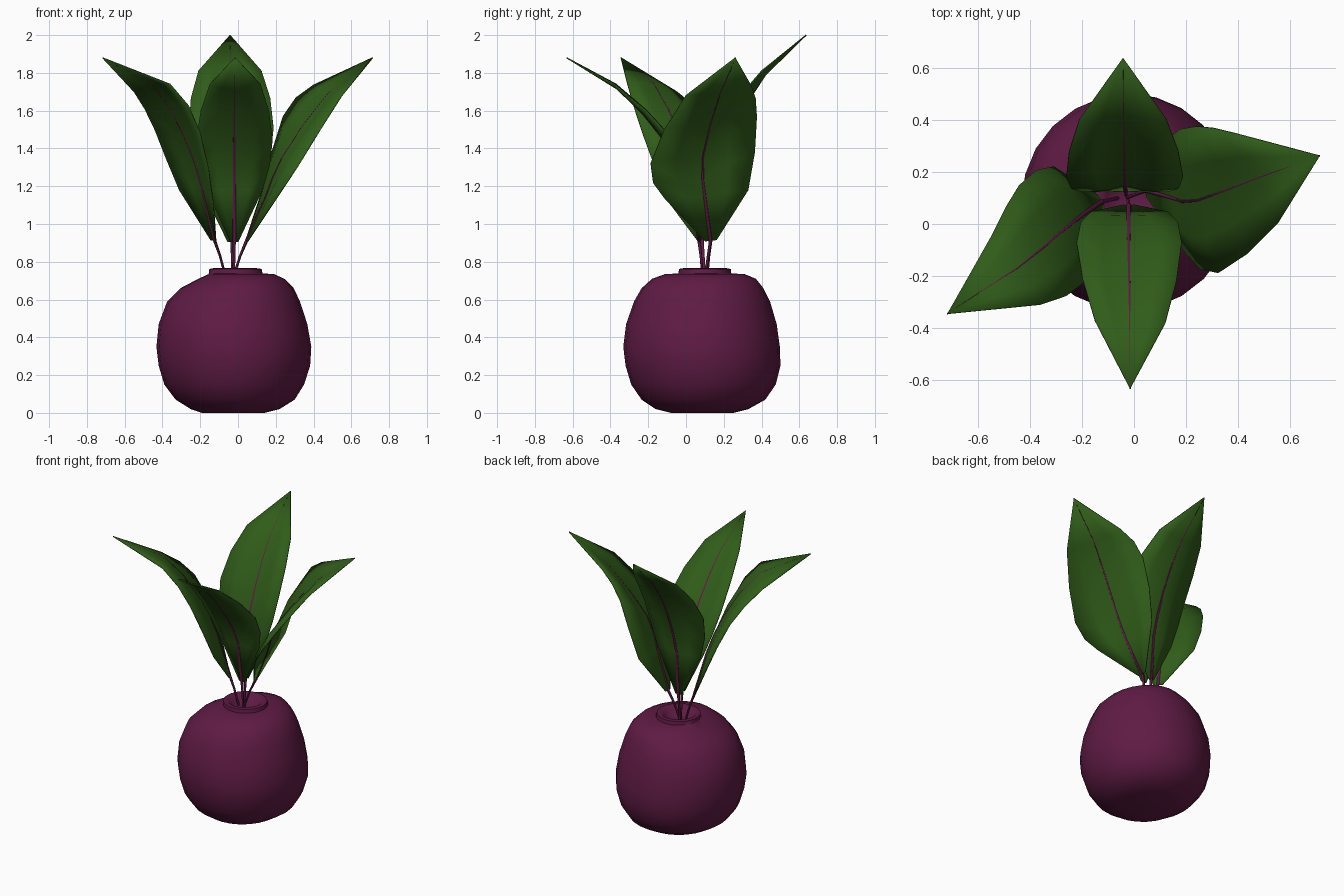
import bpy, bmesh, math
from mathutils import Vector

if "Cube" in bpy.data.objects:
    bpy.data.objects.remove(bpy.data.objects["Cube"])


def material(name, rgb):
    m = bpy.data.materials.new(name)
    m.diffuse_color = (*rgb, 1)
    m.use_nodes = True
    m.node_tree.nodes["Principled BSDF"].inputs["Base Color"].default_value = m.diffuse_color
    return m


PURPLE = material("beet_purple", (0.115, 0.011, 0.058))
GREEN = material("leaf_green", (0.03, 0.108, 0.01))


def finish(name, bm, mat, angle=60):
    bmesh.ops.recalc_face_normals(bm, faces=bm.faces)
    me = bpy.data.meshes.new(name)
    bm.to_mesh(me)
    bm.free()
    ob = bpy.data.objects.new(name, me)
    bpy.context.collection.objects.link(ob)
    me.materials.append(mat)
    bpy.ops.object.select_all(action='DESELECT')
    ob.select_set(True)
    bpy.context.view_layer.objects.active = ob
    bpy.ops.object.shade_smooth_by_angle(angle=math.radians(angle))
    return ob


def skin(bm, rings, closed):
    for a, b in zip(rings, rings[1:]):
        n = len(a)
        for i in range(n if closed else n - 1):
            j = (i + 1) % n
            bm.faces.new((a[i], a[j], b[j], b[i]))


# Root: oval rings given as z, x min, x max, y min, y max, ending in the crater
root_rings = [
    (0.005, -0.19, 0.14, -0.08, 0.25),
    (0.02, -0.25, 0.22, -0.16, 0.33),
    (0.07, -0.33, 0.30, -0.235, 0.42),
    (0.15, -0.39, 0.35, -0.29, 0.475),
    (0.25, -0.42, 0.382, -0.32, 0.50),
    (0.35, -0.432, 0.388, -0.332, 0.497),
    (0.47, -0.42, 0.367, -0.317, 0.48),
    (0.59, -0.375, 0.328, -0.275, 0.445),
    (0.66, -0.305, 0.295, -0.235, 0.41),
    (0.71, -0.21, 0.245, -0.18, 0.37),
    (0.735, -0.155, 0.19, -0.11, 0.31),
    (0.738, -0.155, 0.13, -0.04, 0.24),
    (0.762, -0.152, 0.125, -0.037, 0.237),
    (0.766, -0.13, 0.10, -0.015, 0.215),
    (0.745, -0.105, 0.075, 0.01, 0.19),
    (0.715, -0.07, 0.04, 0.045, 0.155),
]
bm = bmesh.new()
SEG = 24
rings = []
for z, x0, x1, y0, y1 in root_rings:
    ring = []
    for i in range(SEG):
        t = math.tau * i / SEG
        ring.append(bm.verts.new(((x0 + x1) / 2 + (x1 - x0) / 2 * math.cos(t),
                                  (y0 + y1) / 2 + (y1 - y0) / 2 * math.sin(t), z)))
    rings.append(ring)
skin(bm, rings, True)
bm.faces.new(rings[0])
bm.faces.new(rings[-1])
root = finish("root", bm, PURPLE)
for v in root.data.vertices:
    if v.co.z < 0.006:
        v.co.z = 0


def refine(pts):
    """Add rounded midpoints between the inner points of a line."""
    out = [pts[0], pts[1]]
    for i in range(1, len(pts) - 2):
        a, b, c, d = pts[i - 1:i + 3]
        out += [(b + c) * 0.5625 - (a + d) * 0.0625, c]
    return out + [pts[-1]]


def tube(name, pts, radii, sides=6):
    bm = bmesh.new()
    rings = []
    for i, p in enumerate(pts):
        d = (pts[min(i + 1, len(pts) - 1)] - pts[max(i - 1, 0)]).normalized()
        u = d.cross(Vector((0.3, 0.9, 0.1))).normalized()
        w = d.cross(u)
        rings.append([bm.verts.new(p + radii[i] * (u * math.cos(math.tau * k / sides)
                      + w * math.sin(math.tau * k / sides))) for k in range(sides)])
    skin(bm, rings, True)
    bm.faces.new(rings[0])
    bm.faces.new(rings[-1])
    finish(name, bm, PURPLE)


# Blade with a creased midrib, plus rib and stem
def leaf(name, foot, base, tip, mid, left, right):
    foot, base, tip = Vector(foot), Vector(base), Vector(tip)
    mid, left, right = ([Vector(p) for p in line] for line in (mid, left, right))
    lines = []
    for edge in (left, mid, right):
        start = base + (edge[0] - mid[0]) * 0.14
        lines.append(refine([start] + edge + [tip]))
    bm = bmesh.new()
    rows = []
    for l, m, r in list(zip(*lines))[:-1]:
        up = (r - l).cross(tip - base).normalized()
        bulge = up * (r - l).length * 0.025
        row = [l, (l + m) / 2 + bulge, m, (m + r) / 2 + bulge, r]
        rows.append([bm.verts.new(p) for p in row])
    skin(bm, rows, False)
    end = bm.verts.new(tip)
    for a, b in zip(rows[-1], rows[-1][1:]):
        bm.faces.new((a, b, end))
    ob = finish(name + "_blade", bm, GREEN)
    s = ob.modifiers.new("thickness", 'SOLIDIFY')
    s.thickness = 0.006
    s.offset = 0
    rib = lines[1]
    n = len(rib) - 1
    tube(name + "_rib", rib, [0.010 - 0.007 * i / n for i in range(n + 1)])
    bend = foot.lerp(base, 0.55) + Vector((0, 0, 0.015))
    tube(name + "_stem", [foot, bend, base], [0.007, 0.007, 0.009])


leaf("front_leaf", (-0.022, 0.09, 0.70), (-0.02, 0.07, 0.905), (-0.015, -0.632, 1.88),
     [(-0.02, 0.03, 1.18), (-0.02, -0.12, 1.45), (-0.017, -0.355, 1.71)],
     [(-0.165, 0.045, 1.18), (-0.22, -0.07, 1.45), (-0.15, -0.37, 1.74)],
     [(0.13, 0.045, 1.18), (0.183, -0.07, 1.45), (0.12, -0.38, 1.74)])
leaf("back_leaf", (-0.03, 0.11, 0.70), (-0.032, 0.13, 0.905), (-0.042, 0.636, 2.0),
     [(-0.034, 0.15, 1.2), (-0.036, 0.25, 1.5), (-0.04, 0.42, 1.79)],
     [(-0.2, 0.125, 1.2), (-0.26, 0.18, 1.51), (-0.21, 0.40, 1.81)],
     [(0.13, 0.125, 1.2), (0.188, 0.18, 1.51), (0.125, 0.40, 1.81)])
leaf("right_leaf", (-0.03, 0.10, 0.70), (0.045, 0.13, 0.91), (0.713, 0.262, 1.88),
     [(0.15, 0.10, 1.14), (0.24, 0.09, 1.36), (0.48, 0.18, 1.69)],
     [(0.13, 0.33, 1.18), (0.24, 0.375, 1.57), (0.40, 0.345, 1.735)],
     [(0.20, -0.11, 1.13), (0.325, -0.187, 1.32), (0.55, 0.0, 1.68)])
leaf("left_leaf", (-0.06, 0.10, 0.70), (-0.125, 0.085, 0.915), (-0.717, -0.345, 1.88),
     [(-0.19, 0.04, 1.2), (-0.28, -0.03, 1.46), (-0.45, -0.17, 1.74)],
     [(-0.13, -0.08, 1.1), (-0.2, -0.23, 1.48), (-0.36, -0.31, 1.74)],
     [(-0.31, 0.22, 1.18), (-0.44, 0.15, 1.5), (-0.55, -0.05, 1.7)])
